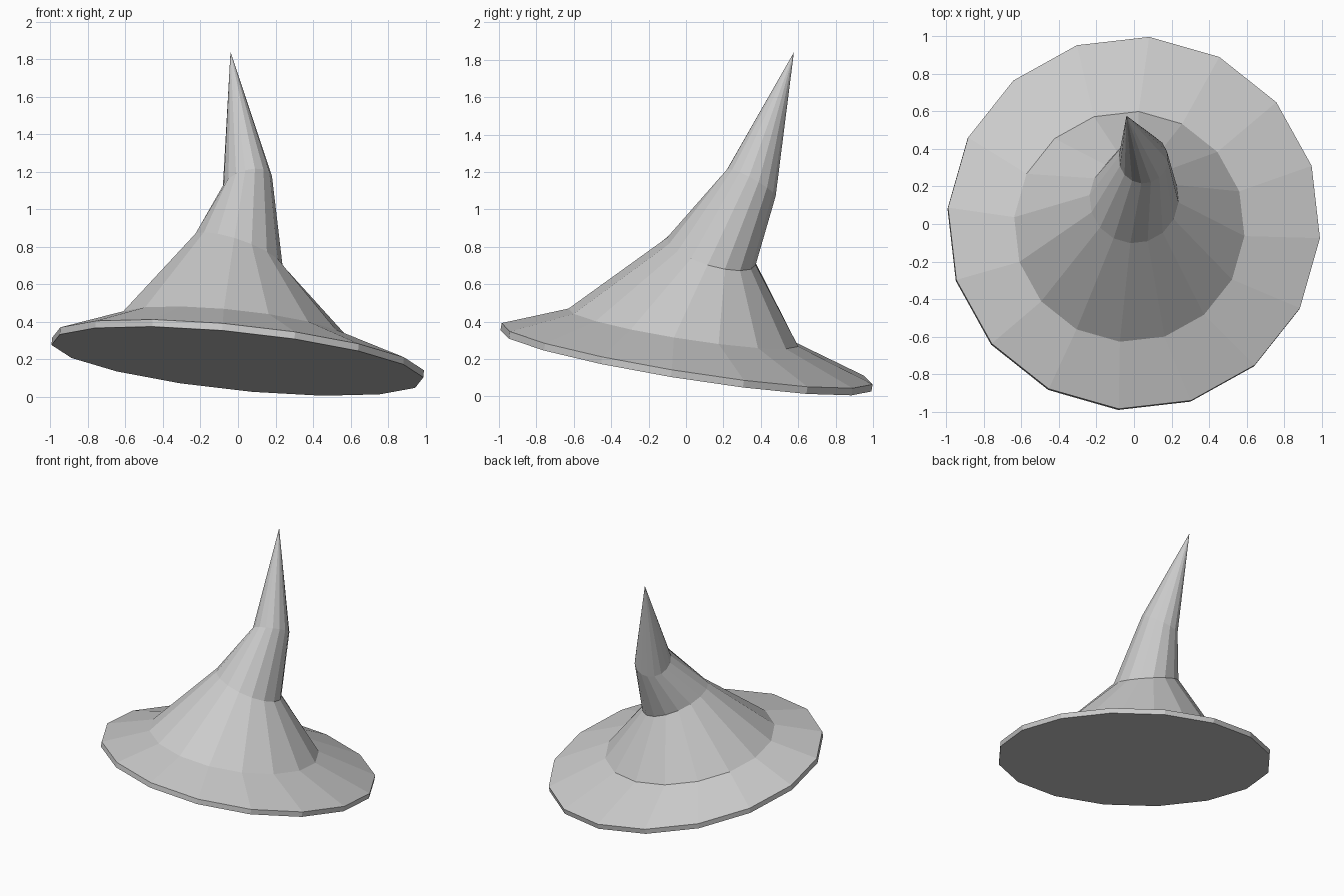
import bpy, bmesh, math

cube = bpy.data.objects.get("Cube")
if cube:
    bpy.data.objects.remove(cube, do_unlink=True)

SIDES = 16
TWIST = math.radians(-4.7)

felt = bpy.data.materials.new("grey_felt")
felt.use_nodes = True
colour = (0.6, 0.6, 0.6, 1)
felt.diffuse_color = colour
felt.node_tree.nodes["Principled BSDF"].inputs["Base Color"].default_value = colour


def ring(bm, centre, radius, slope):
    """Loop of vertices lying on a plane tilted by slope along x and y."""
    cx, cy, cz = centre
    verts = []
    for i in range(SIDES):
        a = TWIST + i * math.tau / SIDES
        dx, dy = radius * math.cos(a), radius * math.sin(a)
        verts.append(bm.verts.new((cx + dx, cy + dy, cz + slope[0] * dx + slope[1] * dy)))
    return verts


def loft(name, rings, tip=None, base=False):
    """Skin the rings from bottom to top, with an optional floor and point."""
    bm = bmesh.new()
    loops = [ring(bm, *r) for r in rings]
    for low, high in zip(loops, loops[1:]):
        for i in range(SIDES):
            j = (i + 1) % SIDES
            bm.faces.new((low[i], low[j], high[j], high[i]))
    if base:
        bm.faces.new(loops[0][::-1])
    if tip:
        point = bm.verts.new(tip)
        top = loops[-1]
        for i in range(SIDES):
            bm.faces.new((top[i], top[(i + 1) % SIDES], point))
    mesh = bpy.data.meshes.new(name)
    bm.to_mesh(mesh)
    bm.free()
    mesh.materials.append(felt)
    obj = bpy.data.objects.new(name, mesh)
    bpy.context.collection.objects.link(obj)
    return obj


# Rings: centre, radius, tilt
brim_tilt = (-0.1, -0.157)
crown_base = ((-0.025, -0.014, 0.368), 0.616, brim_tilt)
brim_under = ((-0.003, 0, 0.19), 0.995, brim_tilt)
brim_edge = ((0, 0.006, 0.228), 0.995, brim_tilt)
lower_bend = ((0, 0.135, 0.775), 0.238, (-0.33, -0.28))
upper_bend = ((0.05, 0.348, 1.14), 0.132, (0.22, -0.54))

# Tilted brim with a thin rim and flat underside
loft("brim", [brim_under, brim_edge, crown_base], base=True)

# Crooked pointed crown
loft("crown", [crown_base, lower_bend, upper_bend], tip=(-0.04, 0.577, 1.84))
